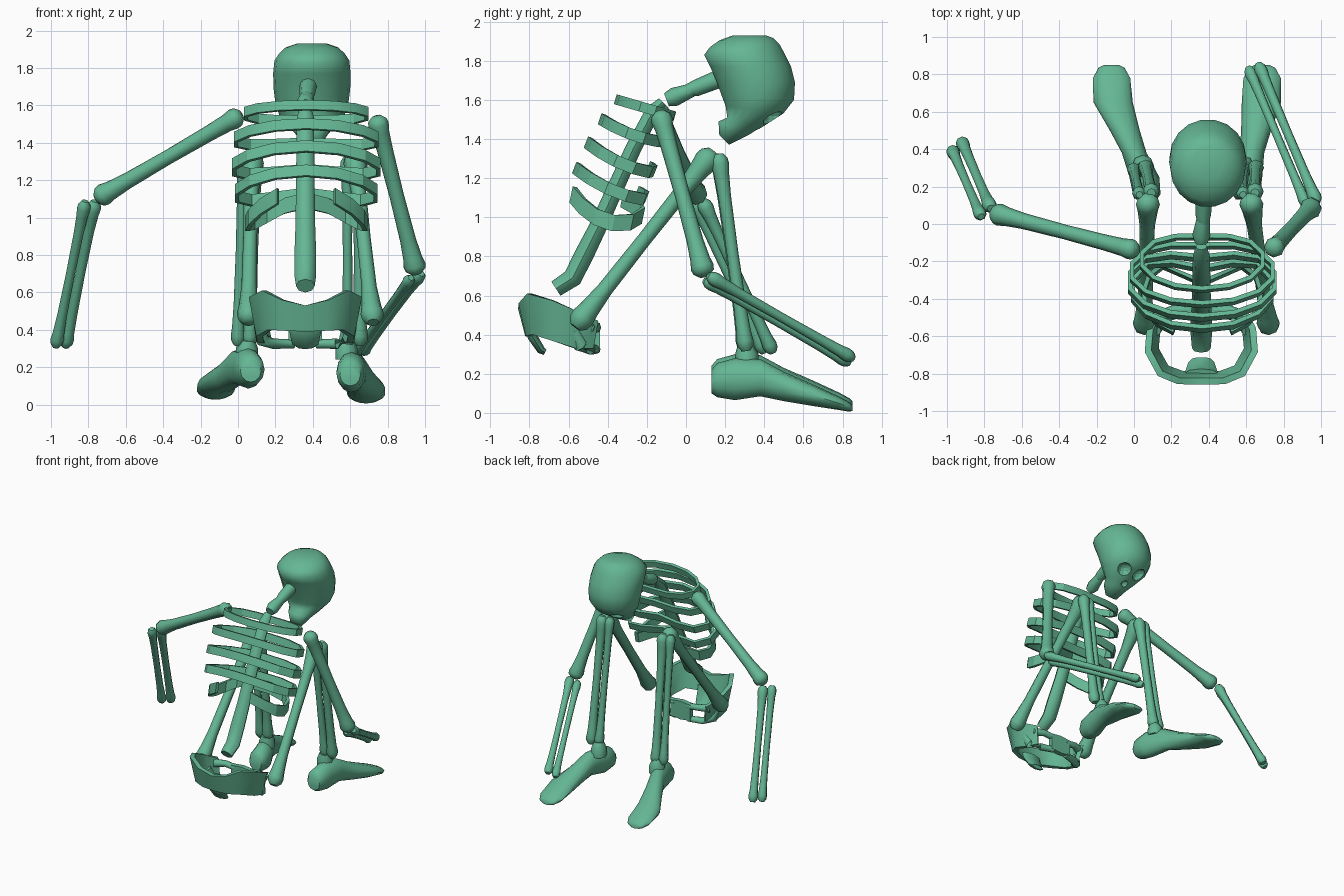
import bpy, bmesh, math
from mathutils import Vector as V

cube = bpy.data.objects.get("Cube")
if cube:
    bpy.data.objects.remove(cube)

mat = bpy.data.materials.new("sea_green_bone")
mat.use_nodes = True
GREEN = (0.13, 0.47, 0.30, 1)
mat.diffuse_color = GREEN
mat.node_tree.nodes["Principled BSDF"].inputs["Base Color"].default_value = GREEN
MID = 0.36  # x of the body's centre line


def loft(name, rings, n=10, closed=False, sharp=50):
    """Skin a row of elliptical rings, each (centre, half axis u, half axis v)."""
    bm = bmesh.new()
    phase, grow = (math.pi / 4, math.sqrt(2)) if n == 4 else (0, 1)
    loops = []
    for c, u, v in rings:
        angles = [phase + math.tau * k / n for k in range(n)]
        loops.append([bm.verts.new(V(c) + grow * (V(u) * math.cos(a) + V(v) * math.sin(a)))
                      for a in angles])
    pairs = list(zip(loops, loops[1:]))
    if closed:
        pairs.append((loops[-1], loops[0]))
    else:
        bm.faces.new(loops[0])
        bm.faces.new(loops[-1])
    for p, q in pairs:
        for k in range(n):
            bm.faces.new((p[k], p[(k + 1) % n], q[(k + 1) % n], q[k]))
    bmesh.ops.recalc_face_normals(bm, faces=bm.faces)
    mesh = bpy.data.meshes.new(name)
    bm.to_mesh(mesh)
    bm.free()
    mesh.materials.append(mat)
    ob = bpy.data.objects.new(name, mesh)
    bpy.context.collection.objects.link(ob)
    bpy.ops.object.select_all(action='DESELECT')
    ob.select_set(True)
    bpy.context.view_layer.objects.active = ob
    bpy.ops.object.shade_smooth_by_angle(angle=math.radians(sharp))
    return ob


def tube(name, points, radii, flat=1.0, n=8):
    """Tube through points; x stays the width direction where possible."""
    pts = [V(p) for p in points]
    rings = []
    for i, p in enumerate(pts):
        d = (pts[min(i + 1, len(pts) - 1)] - pts[max(i - 1, 0)]).normalized()
        side = V((1, 0, 0)) if abs(d.x) < 0.8 else V((0, 0, 1))
        u = (side - d * side.dot(d)).normalized()
        rings.append((p, u * radii[i], d.cross(u) * radii[i] * flat))
    return loft(name, rings, n)


def bone(name, a, b, shaft, head, foot):
    """Long bone with swollen ends."""
    a, b = V(a), V(b)
    ts = (-0.025, 0.0, 0.03, 0.08, 0.2, 0.5, 0.8, 0.92, 0.97, 1.0, 1.025)
    rs = (head * .5, head * .9, head, head * .85, shaft * 1.1, shaft, shaft * 1.1,
          foot * .85, foot, foot * .9, foot * .5)
    return tube(name, [a.lerp(b, t) for t in ts], rs)


def bone_pair(name, a, b, offset, thick, thin):
    """Two slender bones whose swollen ends touch."""
    o = V(offset)
    bone(name + "_thick", V(a) + o, V(b) + o, thick, thick * 1.55, thick * 1.45)
    bone(name + "_thin", V(a) - o, V(b) - o, thin, thin * 1.5, thin * 1.5)


# Skull: stations from chin to crown as back point, front point, half width
skull = loft("skull", [
    (((MID + 0.035), (ya + yb) / 2, (za + zb) / 2), (w, 0, 0), (0, (yb - ya) / 2, (zb - za) / 2))
    for ya, za, yb, zb, w in (
        (.17, 1.42, .22, 1.37, .05), (.165, 1.49, .32, 1.42, .09),
        (.21, 1.51, .39, 1.46, .12), (.20, 1.57, .50, 1.53, .175),
        (.18, 1.62, .555, 1.60, .195), (.155, 1.69, .56, 1.69, .205),
        (.12, 1.77, .54, 1.77, .207), (.09, 1.83, .50, 1.85, .20),
        (.12, 1.87, .48, 1.885, .175), (.17, 1.905, .45, 1.915, .14),
        (.24, 1.93, .41, 1.93, .08))], 18, sharp=80)


# Eye and nose hollows
def hollow(name, loc, r):
    bpy.ops.mesh.primitive_uv_sphere_add(segments=12, ring_count=8, radius=r, location=loc)
    cutter = bpy.context.object
    cutter.name = name
    cutter.data.materials.append(mat)
    cutter.hide_render = True
    cutter.hide_viewport = True
    mod = skull.modifiers.new(name, 'BOOLEAN')
    mod.object = cutter
    mod.operation = 'DIFFERENCE'


for label, s in (("left", 1), ("right", -1)):
    hollow(label + "_eye_hollow", (MID + .035 + s * .075, .45, 1.495), .058)
hollow("nose_hollow", (MID + .035, .36, 1.435), .03)

# Neck and spine
tube("upper_neck", [(MID + .01, .0, 1.645), (MID + .01, .05, 1.66), (MID + .02, .25, 1.74)],
     (.03, .042, .05))
tube("lower_neck", [(MID, -.10, 1.60), (MID, -.06, 1.615), (MID + .01, .03, 1.65)],
     (.035, .048, .035))
tube("spine", [(MID, -.665, .635), (MID, -.58, .69), (MID, -.52, .81), (MID, -.45, .95),
               (MID, -.36, 1.15), (MID, -.27, 1.35), (MID, -.17, 1.54), (MID, -.12, 1.59)],
     (.05, .058, .058, .053, .05, .048, .045, .03), .85)

# Ribs: tilted straps from front point to rear point; the lowest is open
RIBS = (  # y, z of both ends, half width, sag, rear dent, opening, half height
    (-.35, 1.60, -.04, 1.51, .33, .0, .03, 0, .026),
    (-.43, 1.50, -.07, 1.38, .385, .025, .05, 0, .029),
    (-.50, 1.38, -.10, 1.22, .395, .035, .09, 0, .031),
    (-.56, 1.25, -.12, 1.08, .38, .04, .13, 0, .031),
    (-.60, 1.15, -.12, 1.05, .315, .13, .20, .5, .042))
for i, (ya, za, yb, zb, a, sag, dent, gap, h) in enumerate(RIBS):
    mid = V((MID + .005, (ya + yb) / 2, (za + zb) / 2))
    run = V((0, yb - ya, zb - za)) / 2
    b, d = run.length, run.normalized()
    up = V((0, -d.z, d.y))
    steps = 14
    rings = []
    for k in range(steps + (1 if gap else 0)):
        f = gap + (math.tau - 2 * gap) * k / steps
        s = -b * math.cos(f) - dent * max(0, -math.cos(f)) ** 6
        c = mid + V((a * math.sin(f), 0, 0)) + d * s - up * sag * math.sin(f) ** 2
        out = V((b * math.sin(f), 0, 0)) - d * a * math.cos(f)
        rings.append((c, out.normalized() * .012, up * h))
    loft(f"rib_{i + 1}", rings, 4, closed=not gap, sharp=25)

# Pelvis bowl: half outline as x offset, y, low z, high z, mirrored
half = [(.0, -.84, .39, .53), (.12, -.84, .395, .56), (.22, -.80, .40, .61),
        (.285, -.68, .365, .575), (.275, -.56, .33, .52), (.22, -.46, .33, .47)]
rings = []
for x, y, lo, hi in [(-p[0], *p[1:]) for p in half[:0:-1]] + half:
    top = V((MID + x, y, hi))
    low = V((MID + x * .86, y * .84 - .61 * .16, lo))
    out = V((x, (y + .62) * 1.2, 0)).normalized()
    rings.append(((top + low) / 2, out * .018, (top - low) / 2))
loft("pelvis_bowl", rings, 4)
tube("tailbone", [(MID, -.80, .44), (MID, -.785, .39), (MID, -.74, .32), (MID, -.72, .31)],
     (.09, .085, .07, .05), .3)
loft("pubic_joint", [((MID + x, -.46, .385), (0, .02, 0), (0, 0, h))
                     for x, h in ((-.09, .065), (0, .075), (.09, .065))], 4)
for label, s in (("left", 1), ("right", -1)):
    tube(label + "_pubic_bar", [(MID + s * .06, -.46, .43), (MID + s * .15, -.46, .44),
                                (MID + s * .23, -.50, .44)], (.024, .026, .034))
    tube(label + "_sit_bone", [(MID + s * .06, -.46, .325), (MID + s * .17, -.49, .325),
                               (MID + s * .23, -.54, .345), (MID + s * .245, -.57, .42)],
         (.024, .028, .036, .03))

# Arms
bone("right_upper_arm", (0, -.14, 1.54), (-.74, .055, 1.11), .039, .056, .06)
bone_pair("right_forearm", (-.795, .07, 1.07), (-.945, .415, .325), (.026, .022, 0), .026, .024)
bone("left_upper_arm", (.745, -.13, 1.52), (.95, .09, .72), .039, .056, .06)
bone_pair("left_forearm", (.945, .12, .68), (.645, .83, .275), (.027, .01, .012), .024, .022)

# Legs
bone("right_thigh", (.055, -.55, .46), (.075, .125, 1.315), .037, .062, .064)
bone("left_thigh", (.72, -.55, .46), (.625, .125, 1.315), .037, .062, .064)
bone_pair("right_shin", (.06, .165, 1.30), (.03, .30, .34), (.032, .005, 0), .03, .025)
bone_pair("left_shin", (.615, .165, 1.30), (.62, .30, .34), (.032, .005, 0), .03, .025)

# Feet: y, half width, low z, high z along the foot
FOOT = ((.13, .055, .10, .22), (.16, .074, .08, .255), (.25, .08, .065, .28),
        (.38, .066, .085, .275), (.50, .08, .06, .21), (.65, .105, .035, .145),
        (.78, .10, .015, .085), (.835, .07, .006, .055), (.85, .04, .01, .04))
for label, heel, toe, lift in (("right", .068, -.12, .02), ("left", .60, .685, 0)):
    rings = []
    for y, w, lo, hi in FOOT:
        t = min(1, max(0, (y - .22) / .45))
        rings.append(((heel + (toe - heel) * t, y, (lo + hi) / 2 + lift),
                      (w, 0, 0), (0, 0, (hi - lo) / 2)))
    loft(label + "_foot", rings, 12)
    tube(label + "_ankle", [(heel - .02, .31, .24), (heel - .02, .31, .30), (heel - .015, .30, .345)],
         (.06, .06, .04))
